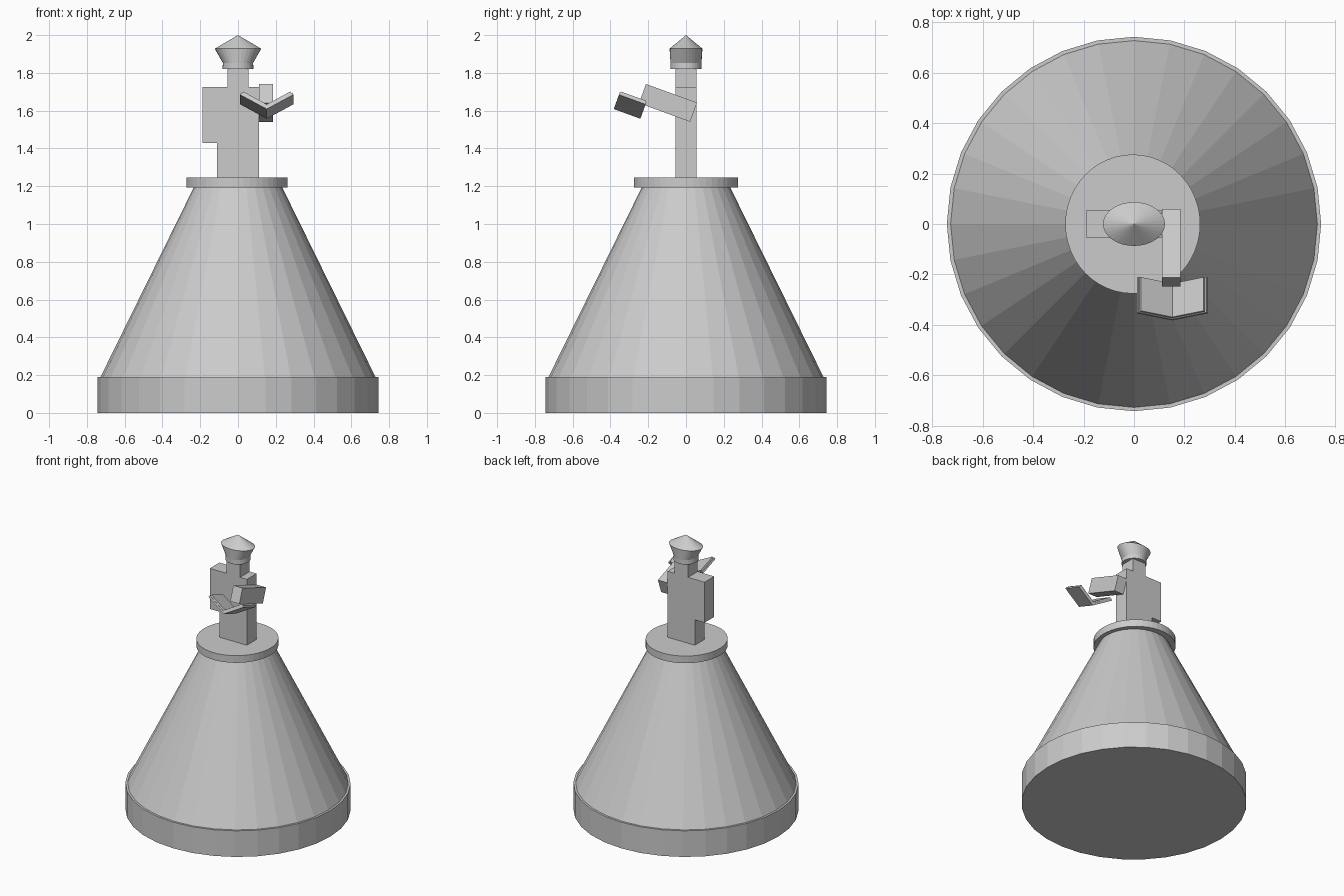
import bpy, bmesh
from math import sin, cos, pi, radians
from mathutils import Matrix, Vector

if "Cube" in bpy.data.objects:
    bpy.data.objects.remove(bpy.data.objects["Cube"])


def finish(name, bm, matrix=Matrix()):
    bmesh.ops.recalc_face_normals(bm, faces=bm.faces)
    mesh = bpy.data.meshes.new(name)
    bm.to_mesh(mesh)
    bm.free()
    ob = bpy.data.objects.new(name, mesh)
    bpy.context.collection.objects.link(ob)
    ob.matrix_world = matrix
    return ob


def loft(name, rings, sides=32, centre=(0, 0)):
    """Stack of elliptical rings (rx, ry, z), capped at both ends."""
    bm = bmesh.new()
    loops = []
    for rx, ry, z in rings:
        if rx == 0:
            loops.append([bm.verts.new((*centre, z))] * sides)
        else:
            loops.append([bm.verts.new((centre[0] + rx * cos(2 * pi * i / sides),
                                        centre[1] + ry * sin(2 * pi * i / sides), z))
                          for i in range(sides)])
    for lo, hi in zip(loops, loops[1:]):
        for i in range(sides):
            j = (i + 1) % sides
            bm.faces.new(list(dict.fromkeys((lo[i], lo[j], hi[j], hi[i]))))
    for ring, end in ((rings[0], loops[0]), (rings[-1], loops[-1])):
        if ring[0]:
            bm.faces.new(end)
    return finish(name, bm)


def box(name, lo, hi, matrix=Matrix()):
    lo, hi = Vector(lo), Vector(hi)
    bm = bmesh.new()
    bmesh.ops.create_cube(bm, size=1)
    for v in bm.verts:
        v.co = (lo + hi) / 2 + v.co * (hi - lo)
    return finish(name, bm, matrix)


def prism(name, profile, depth, matrix):
    """x-z profile extruded along local y, centred."""
    bm = bmesh.new()
    face = bm.faces.new([bm.verts.new((x, -depth / 2, z)) for x, z in profile])
    ext = bmesh.ops.extrude_face_region(bm, geom=[face])
    bmesh.ops.translate(bm, vec=(0, depth, 0),
                        verts=[g for g in ext["geom"] if isinstance(g, bmesh.types.BMVert)])
    return finish(name, bm, matrix)


# Base, sloping skirt and top platform
loft("base", [(0.743, 0.743, 0), (0.743, 0.743, 0.19)])
loft("skirt", [(0.728, 0.728, 0.19), (0.233, 0.233, 1.196)])
loft("platform", [(0.268, 0.276, 1.193), (0.268, 0.276, 1.245)], 48, (-0.005, 0))

# Figure: torso, head, lowered arm
box("torso", (-0.11, -0.055, 1.245), (0.11, 0.055, 1.725))
box("head", (-0.055, -0.055, 1.725), (0.055, 0.055, 1.825))
box("lowered_arm", (-0.188, -0.055, 1.43), (-0.11, 0.055, 1.725))

# Cap: round band flaring into an oval crown with a pointed top
loft("cap", [(0.082, 0.082, 1.82), (0.08, 0.082, 1.853),
             (0.123, 0.087, 1.928), (0, 0, 2.0)])

# Raised arm and the open book share one tilt
tilt = Matrix.Rotation(radians(-20), 4, 'X')
box("raised_arm", (-0.037, -0.144, -0.054), (0.037, 0.144, 0.054),
    Matrix.Translation((0.148, -0.095, 1.641)) @ tilt)

# Open book: V-shaped cover with a page block on each side
book = Matrix.Translation((0.152, -0.312, 1.583)) @ tilt
prism("book_cover", [(0, 0), (0.141, 0.081), (0.135, 0.093), (0, 0.014),
                     (-0.135, 0.093), (-0.141, 0.081)], 0.15, book)
for side, s in (("left", -1), ("right", 1)):
    prism(side + "_pages", [(0, 0.013), (s * 0.130, 0.089), (s * 0.124, 0.100), (0, 0.028)],
          0.142, book)
